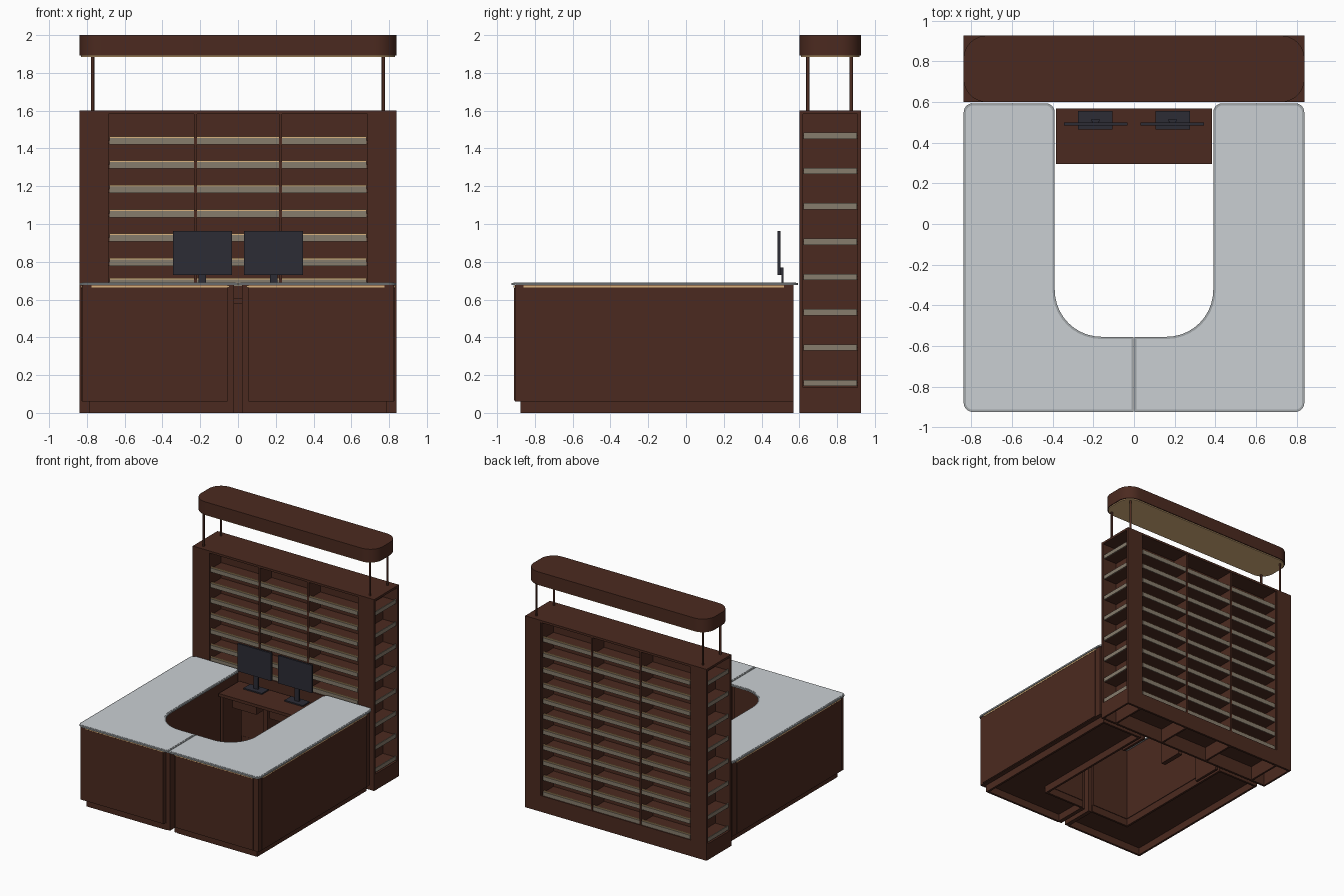
import bpy, bmesh, math
from mathutils import Vector

cube = bpy.data.objects.get("Cube")
if cube:
    bpy.data.objects.remove(cube, do_unlink=True)


def material(name, rgb):
    m = bpy.data.materials.new(name)
    m.use_nodes = True
    m.diffuse_color = (*rgb, 1)
    bsdf = next(n for n in m.node_tree.nodes if n.type == 'BSDF_PRINCIPLED')
    bsdf.inputs["Base Color"].default_value = (*rgb, 1)
    bsdf.inputs["Roughness"].default_value = 0.6
    return m


WOOD = material("dark_wood", (0.071, 0.023, 0.014))
GLASS = material("pale_glass", (0.59, 0.625, 0.65))
RIM = material("glass_edge_grey", (0.36, 0.385, 0.4))
RAIL = material("shelf_rail_grey", (0.24, 0.2, 0.15))
CREAM = material("warm_light_strip", (0.7, 0.45, 0.21))
SCREEN = material("charcoal_plastic", (0.025, 0.025, 0.036))


def finish(name, bm, mat):
    bmesh.ops.recalc_face_normals(bm, faces=bm.faces[:])
    mesh = bpy.data.meshes.new(name)
    bm.to_mesh(mesh)
    bm.free()
    mesh.materials.append(mat)
    ob = bpy.data.objects.new(name, mesh)
    bpy.context.collection.objects.link(ob)
    return ob


def boxes(name, spans, mat):
    """One object from boxes given as ((x0, x1), (y0, y1), (z0, z1))."""
    bm = bmesh.new()
    for span in spans:
        verts = bmesh.ops.create_cube(bm, size=1)["verts"]
        for v in verts:
            v.co = [(a + b) / 2 + c * (b - a) for (a, b), c in zip(span, v.co)]
    return finish(name, bm, mat)


def mirrored(spans):
    return spans + [((-x[1], -x[0]), y, z) for x, y, z in spans]


def slab(name, corners, z0, z1, mat, side=1, steps=10):
    """Extrude an outline of (x, y, corner radius) points."""
    outline = []
    for i, (x, y, r) in enumerate(corners):
        p = Vector((x, y))
        if r == 0:
            outline.append(p)
            continue
        a = (Vector(corners[i - 1][:2]) - p).normalized()
        b = (Vector(corners[(i + 1) % len(corners)][:2]) - p).normalized()
        for k in range(steps + 1):
            t = k / steps * math.pi / 2
            outline.append(p + r * (a * (1 - math.sin(t)) + b * (1 - math.cos(t))))
    bm = bmesh.new()
    face = bm.faces.new([bm.verts.new((side * p.x, p.y, z0)) for p in outline])
    up = bmesh.ops.extrude_face_region(bm, geom=[face])["geom"]
    bmesh.ops.translate(bm, vec=(0, 0, z1 - z0),
                        verts=[g for g in up if isinstance(g, bmesh.types.BMVert)])
    ob = finish(name, bm, mat)
    bpy.ops.object.select_all(action='DESELECT')
    ob.select_set(True)
    bpy.context.view_layer.objects.active = ob
    bpy.ops.object.shade_smooth_by_angle(angle=math.radians(35))


def glass_outline(d):
    """L-shaped counter top outline, inset by d."""
    x0, x1, x2 = 0.002 + d, 0.39 + d, 0.838 - d
    y0, y1, y2 = -0.925 + d, -0.555 - d, 0.594 - d
    r = 0.045 - d
    return [(x0, y0, 0), (x2, y0, r), (x2, y2, r),
            (x1, y2, r), (x1, y1, 0.23 + d), (x0, y1, 0)]


# Two mirrored L-shaped counters with square inner corners under rounded glass
for side, word in ((1, "left"), (-1, "right")):
    slab(word + "_counter_body",
         [(0.055, -0.905, 0), (0.825, -0.905, 0), (0.825, 0.568, 0),
          (0.4, 0.568, 0), (0.4, -0.565, 0), (0.055, -0.565, 0)],
         0.06, 0.676, WOOD, side)
    slab(word + "_counter_glass_edge", glass_outline(0), 0.676, 0.688, RIM, side)
    slab(word + "_counter_glass_top", glass_outline(0.011), 0.688, 0.69, GLASS, side)

# Hollow plinth rings under the counters
T = 0.018
boxes("counter_plinths", mirrored([
    ((0.05, 0.79), (-0.875, -0.875 + T), (0, 0.06)),
    ((0.79 - T, 0.79), (-0.875, 0.568), (0, 0.06)),
    ((0.405, 0.79), (0.568 - T, 0.568), (0, 0.06)),
    ((0.405, 0.405 + T), (-0.57, 0.568), (0, 0.06)),
    ((0.05, 0.405 + T), (-0.57 - T, -0.57), (0, 0.06))]), WOOD)
boxes("counter_inner_ends", mirrored([((0.02, 0.055), (-0.87, -0.58), (0, 0.676))]), WOOD)
boxes("counter_face_panels", mirrored([
    ((0.055, 0.775), (-0.911, -0.905), (0.065, 0.662)),
    ((0.825, 0.831), (-0.87, 0.51), (0.065, 0.662))]), WOOD)
boxes("counter_light_strips", mirrored([
    ((0.045, 0.775), (-0.912, -0.9), (0.663, 0.675)),
    ((0.82, 0.832), (-0.86, 0.52), (0.663, 0.675))]), CREAM)

# Shelving tower carcass, with a hollow base
X, Y0, Y1 = 0.839, 0.6, 0.927
YM = (Y0 + Y1) / 2
boxes("tower_top", [((-X, X), (Y0, Y1), (1.582, 1.6))], WOOD)
boxes("tower_base", [
    ((-X, X), (Y0, Y1), (0.118, 0.135)),
    ((-X, X), (Y0, Y0 + T), (0, 0.118)),
    ((-X, X), (Y1 - T, Y1), (0, 0.118))]
    + mirrored([((x, x + 0.016), (Y0 + T, Y1 - T), (0, 0.118))
                for x in (0.217, 0.69, X - 0.016)]), WOOD)
boxes("tower_corner_stiles", mirrored([
    ((0.695, X), (Y0, Y0 + 0.02), (0.13, 1.585)),
    ((0.695, X), (Y1 - 0.02, Y1), (0.13, 1.585)),
    ((0.685, 0.705), (Y0 + 0.005, Y1 - 0.005), (0.13, 1.585))]), WOOD)
boxes("tower_centre_panel", [((-0.69, 0.69), (YM - 0.008, YM + 0.008), (0.13, 1.585))], WOOD)
boxes("tower_bay_dividers", mirrored([
    ((0.217, 0.233), (Y0 + 0.003, Y1 - 0.003), (0.13, 1.585))]), WOOD)
boxes("tower_lower_front_panel", [((-0.695, 0.695), (Y0 + 0.001, Y0 + 0.012), (0.13, 0.672))], WOOD)

# Main shelves: boards, rails and light strips; the front rows start above the desk
boards, rails, lights = [], [], []
back_rows = [0.135 + row * 0.1288 for row in range(11)]
front_rows = [0.674] + back_rows[5:]
for edge, inward, rows in ((Y1, -1, back_rows), (Y0, 1, front_rows)):
    def depth(a, b):
        return sorted((edge + inward * a, edge + inward * b))
    for z in rows:
        boards.append(((-0.688, 0.688), depth(0.014, 0.16), (z, z + 0.02)))
        rails.append(((-0.68, 0.68), depth(0.008, 0.014), (z - 0.001, z + 0.033)))
        lights.append(((-0.68, 0.68), depth(0.014, 0.022), (z + 0.02, z + 0.041)))
boxes("main_shelf_boards", boards, WOOD)
boxes("main_shelf_rails", rails, RAIL)
boxes("main_shelf_light_strips", lights, CREAM)

# Narrow shelves in the tower ends
boards, rails = [], []
for row in range(8):
    z = 0.142 + row * 0.187
    boards.append(((0.7, 0.822), (Y0 + 0.02, Y1 - 0.02), (z, z + 0.02)))
    rails.append(((0.822, 0.83), (Y0 + 0.023, Y1 - 0.023), (z, z + 0.033)))
boxes("end_shelf_boards", mirrored(boards), WOOD)
boxes("end_shelf_rails", mirrored(rails), RAIL)

# Canopy on four posts
bm = bmesh.new()
for x in (-0.77, 0.77):
    for y in (0.645, 0.875):
        made = bmesh.ops.create_cone(bm, cap_ends=True, segments=16, radius1=0.009,
                                     radius2=0.009, depth=0.3)["verts"]
        bmesh.ops.translate(bm, verts=made, vec=(x, y, 1.745))
finish("canopy_posts", bm, WOOD)


def canopy_outline(d, r):
    return [(-X + d, Y0 + d, r), (X - d, Y0 + d, r),
            (X - d, Y1 - d, r), (-X + d, Y1 - d, r)]


slab("canopy", canopy_outline(0, 0.115), 1.893, 2.0, WOOD)
slab("canopy_light_panel", canopy_outline(0.008, 0.107), 1.885, 1.893, CREAM)

# Staff desk
boxes("desk", [
    ((-0.385, 0.385), (0.295, 0.568), (0.58, 0.605)),
    ((-0.02, 0.02), (0.36, 0.568), (0, 0.58))]
    + mirrored([((0.365, 0.385), (0.32, 0.568), (0, 0.58))]), WOOD)
boxes("desk_drawers", mirrored([((0.06, 0.28), (0.33, 0.555), (0.5, 0.58))]), WOOD)

# Two monitors
boxes("monitor_screens", mirrored([((0.033, 0.345), (0.484, 0.5), (0.73, 0.962))]), SCREEN)
boxes("monitor_stands", mirrored([
    ((0.105, 0.275), (0.465, 0.555), (0.605, 0.615)),
    ((0.17, 0.21), (0.505, 0.517), (0.615, 0.77)),
    ((0.175, 0.205), (0.5, 0.506), (0.73, 0.77))]), SCREEN)
